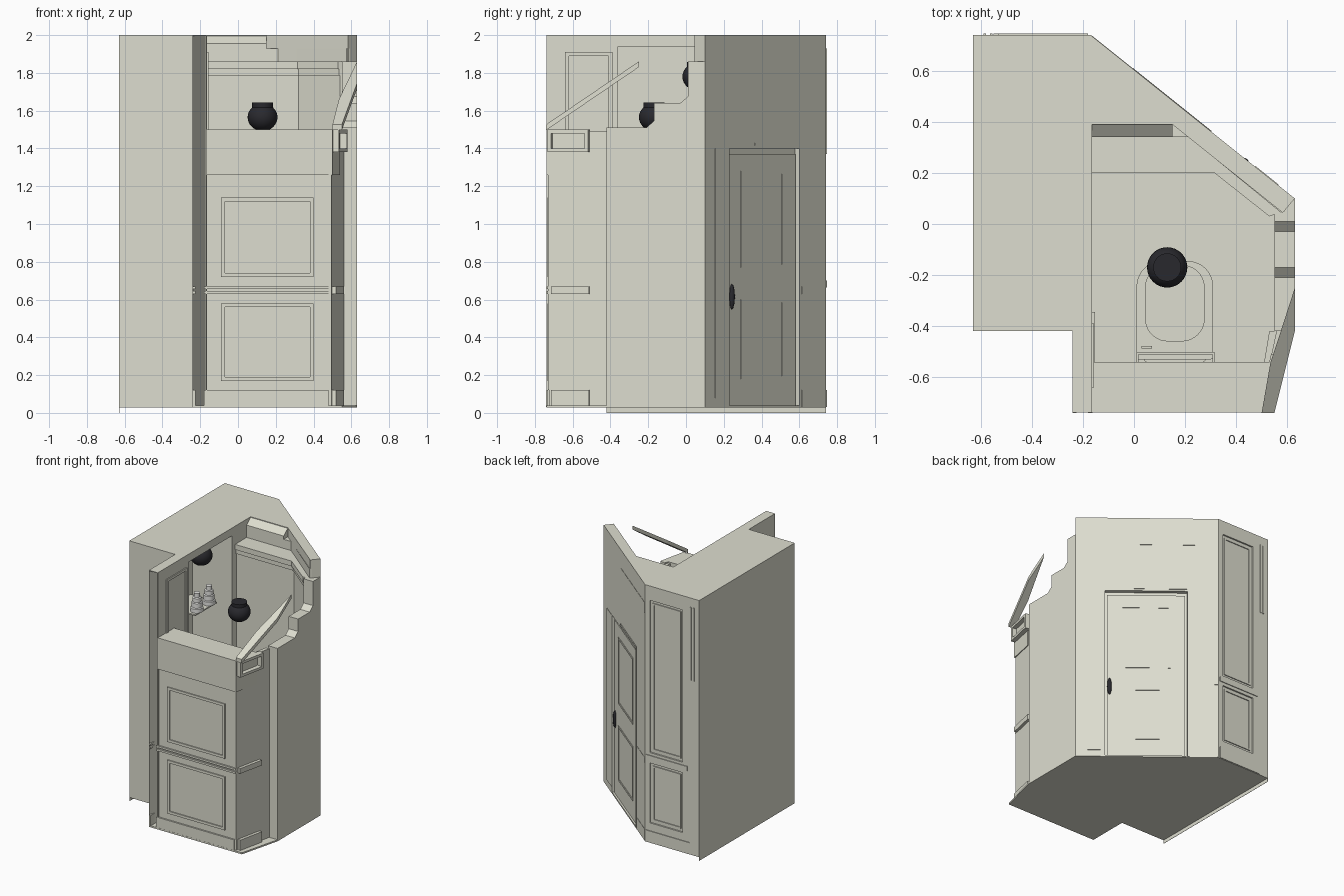
import bpy, bmesh, math
from mathutils import Vector

if "Cube" in bpy.data.objects:
    bpy.data.objects.remove(bpy.data.objects["Cube"])


def material(name, rgb):
    m = bpy.data.materials.new(name)
    m.diffuse_color = (*rgb, 1)
    m.use_nodes = True
    m.node_tree.nodes["Principled BSDF"].inputs["Base Color"].default_value = m.diffuse_color
    return m


CREAM = material("cream panel", (0.73, 0.73, 0.63))
BLACK = material("black glass", (0.022, 0.022, 0.027))
WHITE = material("white ceramic", (0.92, 0.92, 0.89))


def finish(name, bm, mat, smooth=False):
    bmesh.ops.recalc_face_normals(bm, faces=bm.faces)
    me = bpy.data.meshes.new(name)
    bm.to_mesh(me)
    bm.free()
    me.materials.append(mat)
    ob = bpy.data.objects.new(name, me)
    bpy.context.collection.objects.link(ob)
    if smooth:
        for o in bpy.context.selected_objects:
            o.select_set(False)
        ob.select_set(True)
        bpy.context.view_layer.objects.active = ob
        bpy.ops.object.shade_smooth_by_angle(angle=math.radians(40))
    return ob


def extrude(bm, pts, vec):
    """Closed solid from a 3D outline pushed along vec."""
    f = bm.faces.new([bm.verts.new(p) for p in pts])
    r = bmesh.ops.extrude_face_region(bm, geom=[f], use_keep_orig=True)
    bmesh.ops.translate(bm, vec=vec,
                        verts=[g for g in r["geom"] if isinstance(g, bmesh.types.BMVert)])


def prism(name, pts, z0, z1, mat=CREAM, smooth=False):
    bm = bmesh.new()
    extrude(bm, [(x, y, z0) for x, y in pts], (0, 0, z1 - z0))
    return finish(name, bm, mat, smooth)


def side_profile(name, yz, x0, x1, mat=CREAM):
    bm = bmesh.new()
    extrude(bm, [(x0, y, z) for y, z in yz], (x1 - x0, 0, 0))
    return finish(name, bm, mat)


def box(name, x0, x1, y0, y1, z0, z1, mat=CREAM):
    return prism(name, [(x0, y0), (x1, y0), (x1, y1), (x0, y1)], z0, z1, mat)


def wall_axes(p, q):
    """Wall line from p to q; outward is to the right of the direction."""
    p, q = Vector(p), Vector(q)
    u = (q - p).normalized()
    return p, u, Vector((u.y, -u.x))


def plates(name, wall, rects, d0, d1, mat=CREAM):
    """Raised rectangles (s0, s1, z0, z1) lying on a wall."""
    p, u, n = wall
    bm = bmesh.new()
    for s0, s1, z0, z1 in rects:
        c = [p + u * s + n * d for s, d in ((s0, d0), (s1, d0), (s1, d1), (s0, d1))]
        extrude(bm, [(v.x, v.y, z0) for v in c], (0, 0, z1 - z0))
    return finish(name, bm, mat)


def frame(name, wall, s0, s1, z0, z1, w=0.02, d=0.008, d0=-0.004):
    plates(name, wall, [(s0, s1, z0, z0 + w), (s0, s1, z1 - w, z1),
                        (s0, s0 + w, z0 + w, z1 - w), (s1 - w, s1, z0 + w, z1 - w)], d0, d)


def cut(ob, cutter):
    m = ob.modifiers.new("cut", "BOOLEAN")
    m.operation, m.solver, m.object = "DIFFERENCE", "EXACT", cutter
    bpy.context.view_layer.objects.active = ob
    bpy.ops.object.modifier_apply(modifier=m.name)
    bpy.data.objects.remove(cutter)


def lathe(name, loc, profile, mat, n=32):
    """Revolve (radius, z) points about a vertical axis."""
    bm = bmesh.new()
    vs = [bm.verts.new((r, 0, z)) for r, z in profile]
    es = [bm.edges.new(e) for e in zip(vs, vs[1:])]
    bmesh.ops.spin(bm, geom=vs + es, axis=(0, 0, 1), cent=(0, 0, 0),
                   angle=math.tau, steps=n, use_duplicate=False)
    bmesh.ops.remove_doubles(bm, verts=bm.verts, dist=1e-5)
    bmesh.ops.translate(bm, vec=loc, verts=bm.verts)
    return finish(name, bm, mat, True)


def rounded(x0, x1, y0, y1, r_front, r_back, n=10):
    pts = []
    for cx, cy, r, a0 in ((x1, y1, r_back, 0), (x0, y1, r_back, 90),
                          (x0, y0, r_front, 180), (x1, y0, r_front, 270)):
        ox = cx - r if cx == x1 else cx + r
        oy = cy - r if cy == y1 else cy + r
        for i in range(n + 1):
            a = math.radians(a0 + 90 * i / n)
            pts.append((ox + r * math.cos(a), oy + r * math.sin(a)))
    return pts


# Floor and the skirt under the left side
prism("floor", [(-.63, -.42), (-.24, -.42), (-.24, -.738), (.55, -.738),
                (.63, -.42), (.63, .1), (-.17, .74), (-.63, .74)], .028, .04)
box("left_skirt", -.63, -.628, -.42, .74, 0, .035)

# Main shell: closet block, side wall with slanted front slot, diagonal wall
DIAG = wall_axes((.63, .10), (-.17, .74))
BACK = wall_axes((-.17, .74), (-.63, .74))
shell = prism("shell", [(-.63, -.42), (-.24, -.42), (-.24, -.738), (-.175, -.5), (-.17, -.738),
                        (-.165, -.738), (-.165, .39), (.15, .39), (.583, .044), (.63, .1),
                        (-.17, .74), (-.63, .74)], .031, 2)
box("side_wall_cap", -.24, -.165, -.738, -.45, 1.995, 2)
# Wash niche, door recess and sunken back panels
cut(shell, box("niche_cutter", -.5, -.1, -.36, .16, .75, 1.94))
cut(shell, plates("door_cutter", DIAG, [(.21, .80, .0, 1.40)], -.03, .1))
cut(shell, plates("panel_cutter", BACK, [(.04, .32, .72, 1.89), (.04, .32, .18, .64)], -.012, .1))
box("niche_shelf", -.5, -.28, -.12, .14, 1.40, 1.41)
box("wash_counter", -.5, -.165, -.36, .16, .72, .77)

# Inner back lining, cornice and its sloped top
prism("inner_lining", [(-.165, .22), (.32, .22), (.54, .04), (.59, .05), (.15, .4), (-.165, .4)],
      .04, 1.79)
prism("cornice_lower", [(-.165, .21), (.32, .21), (.535, .036), (.59, .05), (.15, .4), (-.165, .4)],
      1.785, 1.82)
prism("cornice_upper", [(-.165, .2), (.315, .2), (.53, .03), (.59, .05), (.15, .4), (-.165, .4)],
      1.82, 1.86)
prism("cornice_riser", [(-.165, .34), (.215, .34), (.575, .045), (.59, .05), (.15, .4), (-.165, .4)],
      1.85, 1.93)
side_profile("cornice_slope", [(.34, 1.92), (.34, 1.955), (.39, 1.995), (.395, 1.995), (.395, 1.92)],
             -.165, .15)

# Right wall with stepped top
side_profile("right_wall", [(-.42, .03), (.1, .03), (.1, 1.86), (.01, 1.86), (.01, 1.675),
                            (-.03, 1.64), (-.17, 1.64), (-.17, 1.545), (-.21, 1.51),
                            (-.42, 1.51)], .55, .63)

# Front wall, slanted side facet and overhanging top
prism("front_wall", [(-.165, -.725), (.495, -.725), (.56, -.42), (.53, -.42), (.51, -.54),
                     (-.165, -.54)], .031, 1.49)
prism("front_header", [(-.165, -.738), (.5, -.738), (.54, -.54), (-.165, -.54)], 1.26, 1.50)
FRONT = wall_axes((-.165, -.725), (.495, -.725))
FACET = wall_axes((.495, -.725), (.56, -.42))
frame("front_upper_panel", FRONT, .075, .565, .72, 1.14)
frame("front_lower_panel", FRONT, .075, .565, .17, .58)
plates("front_rails", FRONT, [(0, .66, .63, .645), (0, .66, .655, .67), (0, .645, .031, .12)],
       -.004, .012)
plates("front_corner_strip", FRONT, [(.645, .66, .12, 1.26)], -.004, .006)
plates("facet_rails", FACET, [(.015, .22, .63, .67), (.015, .22, .031, .12)], -.01, .022)
frame("facet_header", FACET, .0, .22, 1.38, 1.50, .02, .04)

# Trim ends in the slot of the left side wall
for z0, z1 in ((.031, .12), (.63, .645), (.655, .67)):
    box("slot_trim", -.24, -.225, -.74, -.69, z0, z1)
    box("slot_trim", -.18, -.163, -.74, -.69, z0, z1)

# Sloping strip over the front right corner
bm = bmesh.new()
extrude(bm, [(x, y, 1.497 + (y + .74) * .68) for x, y in
             ((.50, -.74), (.55, -.74), (.63, -.42), (.63, -.25), (.575, -.42), (.535, -.54))],
        (0, 0, .03))
finish("sloping_strip", bm, CREAM)

# Panelling on the inner left wall and the back wall
SIDE = wall_axes((-.165, -.74), (-.165, .39))
frame("inner_side_panel", SIDE, .10, .35, .75, 1.91)
frame("back_upper_panel", BACK, .06, .30, .74, 1.87, .012, -.005, -.02)
frame("back_lower_panel", BACK, .06, .30, .20, .62, .012, -.005, -.02)
plates("back_rails", BACK, [(.01, .36, .665, .70), (.01, .38, .031, .12)], -.004, .006)
plates("back_strips", BACK, [(.385, .395, 1.37, 1.93), (.41, .42, 1.37, 1.93)], -.004, .006)

# Door, casing and handle on the diagonal wall
plates("door", DIAG, [(.225, .785, .04, 1.37)], -.035, -.014)
plates("door_casing", DIAG, [(.80, .815, .031, 1.43), (.42, .815, 1.415, 1.43),
                             (.085, .2, .08, 1.40)], -.004, .003)
frame("door_upper_panel", DIAG, .32, .68, .77, 1.28, .015, -.010, -.02)
frame("door_lower_panel", DIAG, .32, .68, .18, .60, .015, -.010, -.02)
plates("wall_bands", DIAG, [(.42, 1.02, 1.78, 1.86), (.82, 1.02, .63, .67),
                            (.82, 1.02, .031, .12)], -.004, .002)
p, u, n = DIAG
grip = p + u * .243 - n * .012
lathe("door_handle", (grip.x, grip.y, .615),
      [(.016 * math.sin(math.pi * i / 12), -.067 * math.cos(math.pi * i / 12)) for i in range(13)],
      BLACK, 16)

# Globe lamps
ball = [(.079 * math.sin(math.pi * i / 16), -.073 * math.cos(math.pi * i / 16)) for i in range(14)]
ball += [(.055, .05), (.055, .077), (0, .077)]
for x, y, z in ((.13, -.17, 1.565), (-.355, .06, 1.78)):
    lathe("globe_lamp", (x, y, z), ball, BLACK)

# Ribbed white cups in the niche
cup = [(0, 0), (.045, 0), (.045, .03), (.038, .035), (.038, .07), (.031, .075),
       (.031, .105), (.022, .11), (.022, .14), (0, .14)]
for y in (-.056, .09):
    lathe("ribbed_cup", (-.31, y, 1.41), cup, WHITE, 20)

# Toilet: bowl, seat, lid and rear bar
prism("toilet_bowl", rounded(.04, .28, -.54, -.17, .01, .11), .04, .40, CREAM, True)
prism("toilet_seat", rounded(.01, .31, -.53, -.145, .01, .10), .40, .43, CREAM, True)
prism("toilet_lid", rounded(.043, .277, -.46, -.16, .09, .09), .43, .438, CREAM, True)
box("seat_bar", .01, .315, -.512, -.502, .43, .46)
for x in (.01, .307):
    box("seat_bar_end", x, x + .008, -.54, -.502, .43, .46)
box("flush_lever", .03, .07, -.488, -.478, .45, .46)

# Grab rail on the inner left wall
box("grab_rail", -.165, -.152, -.64, -.345, .80, .83)
